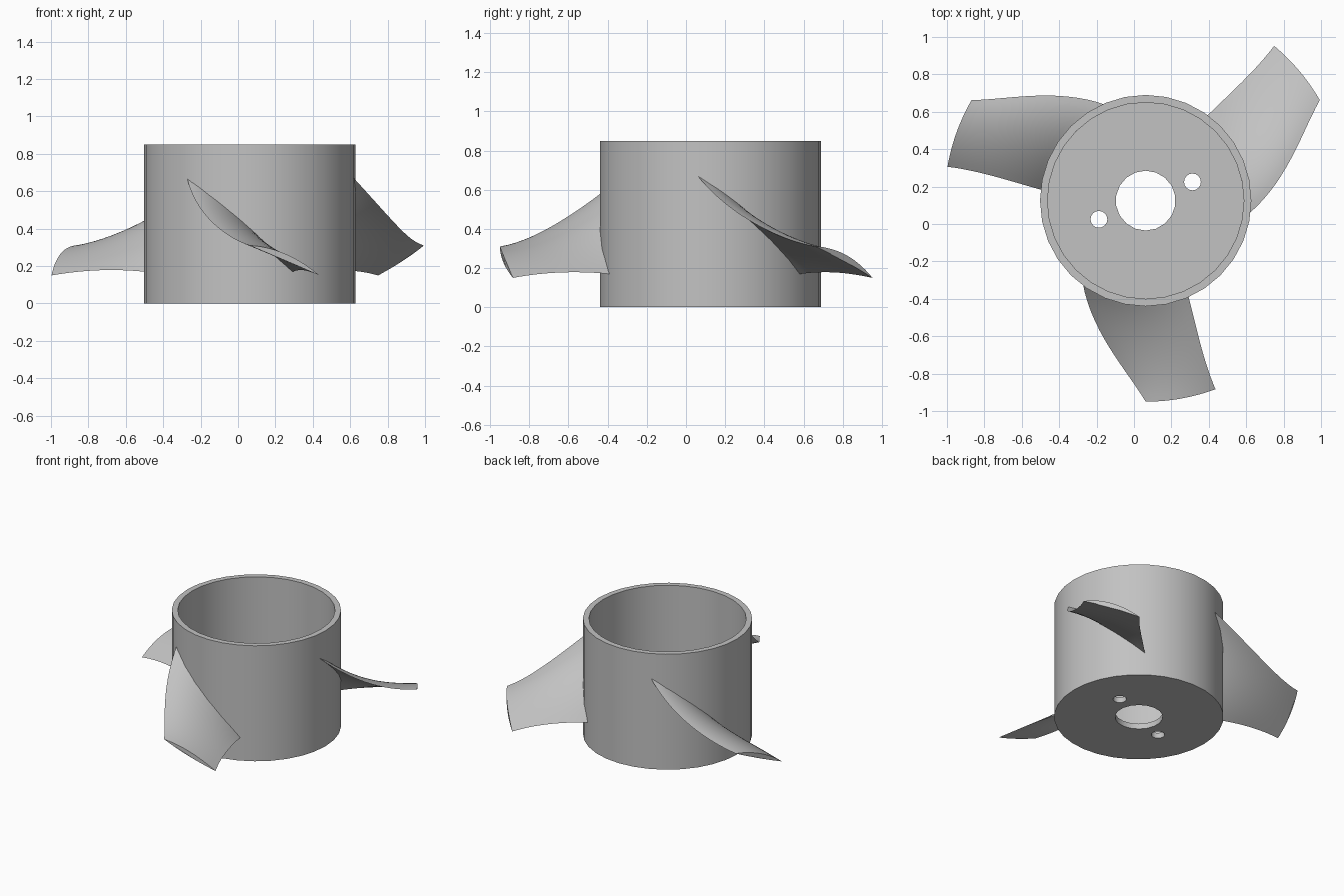
import bpy, bmesh, math
from mathutils import Vector

if "Cube" in bpy.data.objects:
    bpy.data.objects.remove(bpy.data.objects["Cube"], do_unlink=True)

CENTRE = Vector((0.0625, 0.125, 0))
HUB_R, WALL, HEIGHT, FLOOR, TIP_R = 0.565, 0.04, 0.85, 0.04, 1.075

grey = bpy.data.materials.new("plain grey")
grey.use_nodes = True
colour = (0.54, 0.54, 0.54, 1)
grey.diffuse_color = colour
grey.node_tree.nodes["Principled BSDF"].inputs["Base Color"].default_value = colour


def make_object(name, bm):
    bmesh.ops.recalc_face_normals(bm, faces=bm.faces)
    mesh = bpy.data.meshes.new(name)
    bm.to_mesh(mesh)
    bm.free()
    mesh.materials.append(grey)
    obj = bpy.data.objects.new(name, mesh)
    bpy.context.collection.objects.link(obj)
    return obj


def activate(obj):
    bpy.ops.object.select_all(action='DESELECT')
    obj.select_set(True)
    bpy.context.view_layer.objects.active = obj


def smooth(obj):
    activate(obj)
    bpy.ops.object.shade_smooth_by_angle(angle=math.radians(35))


def cylinder(name, radius, z0, z1, sides, offset=(0, 0)):
    bm = bmesh.new()
    bmesh.ops.create_cone(bm, cap_ends=True, segments=sides, radius1=radius,
                          radius2=radius, depth=z1 - z0)
    shift = CENTRE + Vector((offset[0], offset[1], (z0 + z1) / 2))
    bmesh.ops.translate(bm, verts=bm.verts, vec=shift)
    return make_object(name, bm)


# Hub: open cup with a shaft hole and two screw holes in the floor
hub = cylinder("hub", HUB_R, 0, HEIGHT, 32)
cutters = [
    cylinder("hub_cavity_cutter", HUB_R - WALL, FLOOR, HEIGHT + 0.1, 32),
    cylinder("shaft_hole_cutter", 0.16, -0.1, 0.2, 18),
    cylinder("screw_hole_cutter_left", 0.045, -0.1, 0.2, 16, (0.25, 0.1)),
    cylinder("screw_hole_cutter_right", 0.045, -0.1, 0.2, 16, (-0.25, -0.1)),
]
activate(hub)
for cutter in cutters:
    cutter.hide_render = True
    cut = hub.modifiers.new("cut", 'BOOLEAN')
    cut.operation, cut.solver, cut.object = 'DIFFERENCE', 'EXACT', cutter
    bpy.ops.object.modifier_apply(modifier=cut.name)
    bpy.data.objects.remove(cutter, do_unlink=True)
smooth(hub)


def edge(start, end, bow, t):
    """Straight run from start to end with a parabolic bow."""
    return start + (end - start) * t + bow * t * (1 - t)


# Blades: swept, twisted and cambered lens sections between hub and tip
def blade(name, turn, spans=14, chords=14):
    bm = bmesh.new()
    rings = []
    for i in range(spans + 1):
        r = 0.55 + (TIP_R - 0.55) * i / spans
        t = (r - HUB_R) / (TIP_R - HUB_R)
        lead_a, trail_a = edge(-36.2, 0, 20, t), edge(24, 20.3, -5, t)
        lead_z, trail_z = edge(0.665, 0.31, -0.27, t), edge(0.17, 0.15, 0.07, t)

        def point(s, side):
            a = math.radians(lead_a + (trail_a - lead_a) * s - 90 + turn)
            bulge = 4 * s * (1 - s)
            z = lead_z + (trail_z - lead_z) * s + bulge * (0.018 + 0.018 * side)
            return bm.verts.new(CENTRE + Vector((r * math.cos(a), r * math.sin(a), z)))

        upper = [point(j / chords, 1) for j in range(chords + 1)]
        lower = [point(j / chords, -1) for j in range(chords - 1, 0, -1)]
        rings.append(upper + lower)
    count = len(rings[0])
    for a, b in zip(rings, rings[1:]):
        for j in range(count):
            k = (j + 1) % count
            bm.faces.new((a[j], a[k], b[k], b[j]))
    bm.faces.new(rings[0])
    bm.faces.new(rings[-1])
    smooth(make_object(name, bm))


for name, turn in (("blade_front", 0), ("blade_left", 120), ("blade_right", 240)):
    blade(name, turn)
